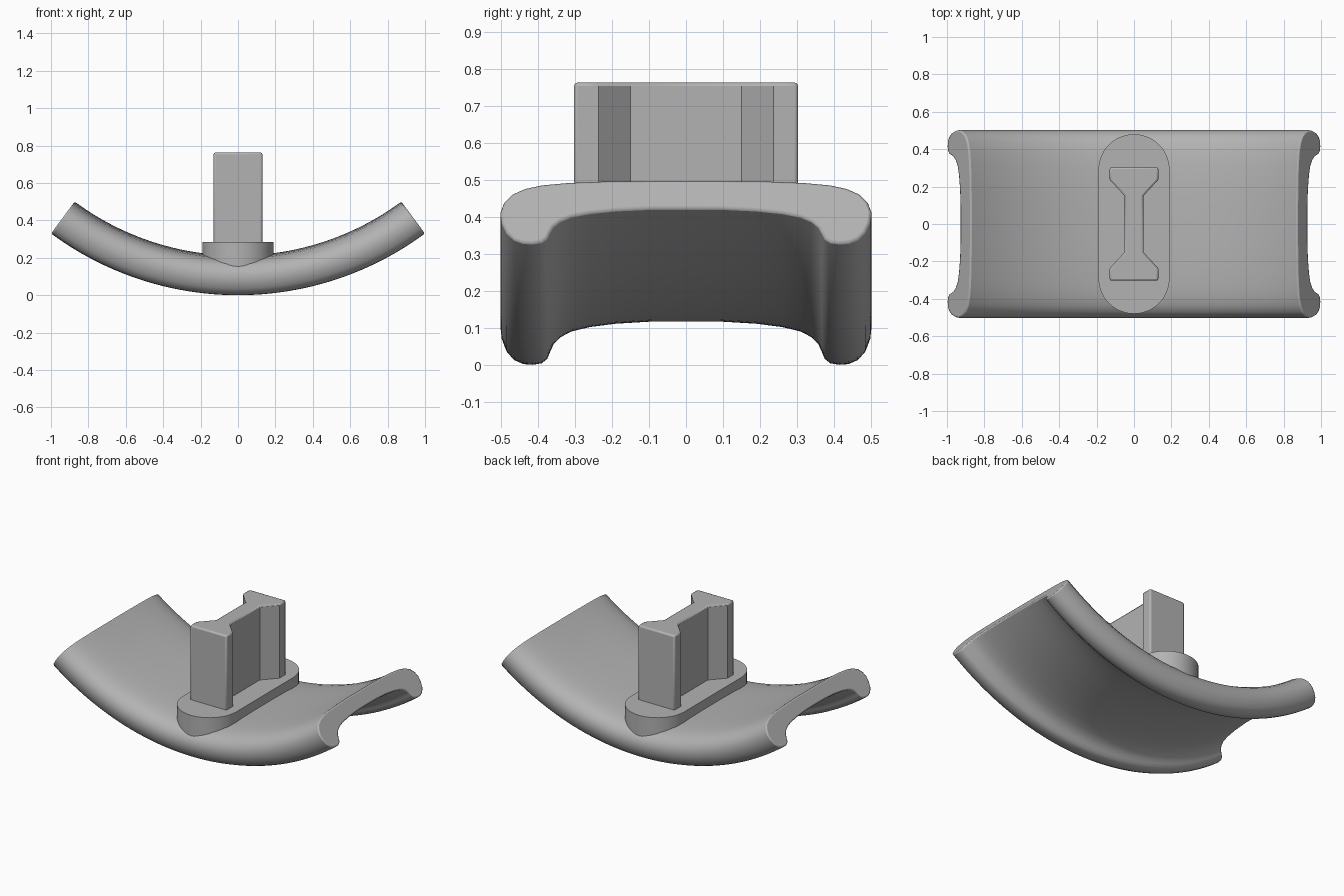
import bpy, bmesh, math

if "Cube" in bpy.data.objects:
    bpy.data.objects.remove(bpy.data.objects["Cube"])

grey = bpy.data.materials.new("plain grey")
grey.diffuse_color = (0.45, 0.45, 0.45, 1)
grey.use_nodes = True
grey.node_tree.nodes["Principled BSDF"].inputs["Base Color"].default_value = grey.diffuse_color


def finish(bm, name, bevel=0.0, segments=2, angle=40):
    bmesh.ops.recalc_face_normals(bm, faces=bm.faces)
    mesh = bpy.data.meshes.new(name)
    bm.to_mesh(mesh)
    bm.free()
    ob = bpy.data.objects.new(name, mesh)
    bpy.context.collection.objects.link(ob)
    mesh.materials.append(grey)
    bpy.ops.object.select_all(action='DESELECT')
    ob.select_set(True)
    bpy.context.view_layer.objects.active = ob
    bpy.ops.object.shade_smooth_by_angle(angle=math.radians(angle))
    if bevel:
        mod = ob.modifiers.new("soft edges", 'BEVEL')
        mod.width, mod.segments = bevel, segments
        mod.limit_method = 'ANGLE'
        mod.angle_limit = math.radians(50)
    return ob


def prism(outline, z0, z1, name, bevel=0.0):
    bm = bmesh.new()
    base = bm.faces.new([bm.verts.new((x, y, z0)) for x, y in outline])
    top = bmesh.ops.extrude_face_region(bm, geom=[base])["geom"]
    for v in top:
        if isinstance(v, bmesh.types.BMVert):
            v.co.z = z1
    return finish(bm, name, bevel)


# Curved channel: half profile (y, height above outer radius) swept on an arc
R, END, STEPS = 1.68, math.radians(36.5), 48
half = [(0.10, 0.212), (0.22, 0.210), (0.32, 0.205), (0.39, 0.197), (0.435, 0.185),
        (0.47, 0.166), (0.492, 0.138), (0.502, 0.105), (0.498, 0.070), (0.485, 0.036),
        (0.465, 0.013), (0.44, 0.002), (0.415, 0.0), (0.39, 0.004), (0.375, 0.016),
        (0.367, 0.035), (0.358, 0.055), (0.34, 0.074), (0.31, 0.090), (0.26, 0.102),
        (0.19, 0.111), (0.09, 0.117)]
profile = half + [(-y, h) for y, h in reversed(half)]
bm = bmesh.new()
rings = []
for i in range(STEPS + 1):
    a = -END + 2 * END * i / STEPS
    rings.append([bm.verts.new(((R - h) * math.sin(a), y, R - (R - h) * math.cos(a)))
                  for y, h in profile])
n = len(profile)
for r0, r1 in zip(rings, rings[1:]):
    for j in range(n):
        bm.faces.new((r0[j], r0[(j + 1) % n], r1[(j + 1) % n], r1[j]))
bm.faces.new(rings[0])
bm.faces.new(rings[-1])
finish(bm, "curved_channel", 0.008)

# Rounded base plate
w, c = 0.19, 0.29
arc = [math.pi * k / 24 for k in range(25)]
stadium = [(w * math.cos(a), c + w * math.sin(a)) for a in arc]
stadium += [(-x, -y) for x, y in stadium]
prism(stadium, 0.13, 0.285, "base_plate")

# Upright post with flared ends
quarter = [(0.05, 0.15), (0.13, 0.237), (0.13, 0.303)]
right = [(x, -y) for x, y in reversed(quarter)] + quarter
post = right + [(-x, -y) for x, y in right]
prism(post, 0.25, 0.763, "flared_post", 0.01)
